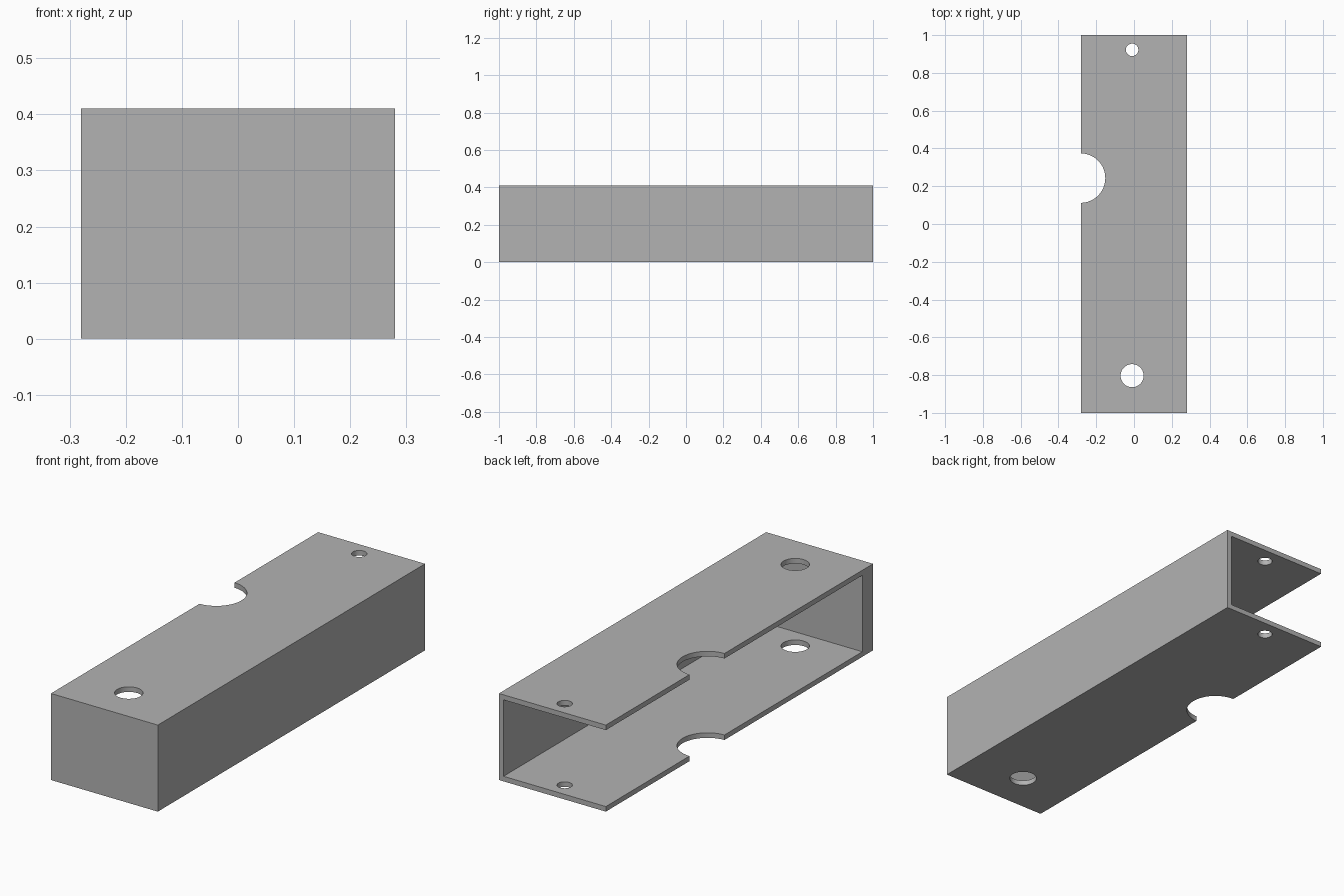
import bpy
import math

default_cube = bpy.data.objects.get("Cube")
if default_cube:
    bpy.data.objects.remove(default_cube, do_unlink=True)

WIDTH, LENGTH, HEIGHT = 0.56, 2.0, 0.41
WALL = 0.024      # top, bottom and side sheet
END_WALL = 0.08   # thicker closed front end
MARGIN = 0.2      # cutter overshoot past the open sides

grey = bpy.data.materials.new("plain_grey")
grey.use_nodes = True
colour = (0.45, 0.45, 0.45, 1.0)
grey.diffuse_color = colour
grey.node_tree.nodes["Principled BSDF"].inputs["Base Color"].default_value = colour


def box(name, low, high):
    """Box between two opposite corners."""
    centre = [(a + b) / 2 for a, b in zip(low, high)]
    bpy.ops.mesh.primitive_cube_add(size=1, location=centre)
    obj = bpy.context.object
    obj.name = name
    obj.scale = [b - a for a, b in zip(low, high)]
    bpy.ops.object.transform_apply(location=True, rotation=False, scale=True)
    obj.data.materials.append(grey)
    return obj


def drill(name, x, y, radius):
    """Vertical round cutter through both plates."""
    bpy.ops.mesh.primitive_cylinder_add(
        vertices=64, radius=radius, depth=HEIGHT + MARGIN,
        location=(x, y, HEIGHT / 2))
    obj = bpy.context.object
    obj.name = name
    obj.data.materials.append(grey)
    return obj


# Solid outer block
body = box("channel_body", (-WIDTH / 2, -LENGTH / 2, 0),
           (WIDTH / 2, LENGTH / 2, HEIGHT))

cutters = [
    # Hollow, open at the -x side and the back
    box("hollow_cutter",
        (-WIDTH / 2 - MARGIN, -LENGTH / 2 + END_WALL, WALL),
        (WIDTH / 2 - WALL, LENGTH / 2 + MARGIN, HEIGHT - WALL)),
    # Round holes and edge notch
    drill("large_hole_cutter", -0.01, -0.803, 0.061),
    drill("small_hole_cutter", -0.01, 0.922, 0.033),
    drill("notch_cutter", -0.283, 0.243, 0.131),
]

for cutter in cutters:
    cutter.hide_render = True
    cut = body.modifiers.new(cutter.name, "BOOLEAN")
    cut.operation = "DIFFERENCE"
    cut.solver = "EXACT"
    cut.object = cutter

# Apply the cuts, then discard the cutters
bpy.ops.object.select_all(action="DESELECT")
body.select_set(True)
bpy.context.view_layer.objects.active = body
for name in [m.name for m in body.modifiers]:
    bpy.ops.object.modifier_apply(modifier=name)
for cutter in cutters:
    bpy.data.objects.remove(cutter, do_unlink=True)

# Smooth hole walls, crisp edges
bpy.ops.object.shade_smooth_by_angle(angle=math.radians(30))
